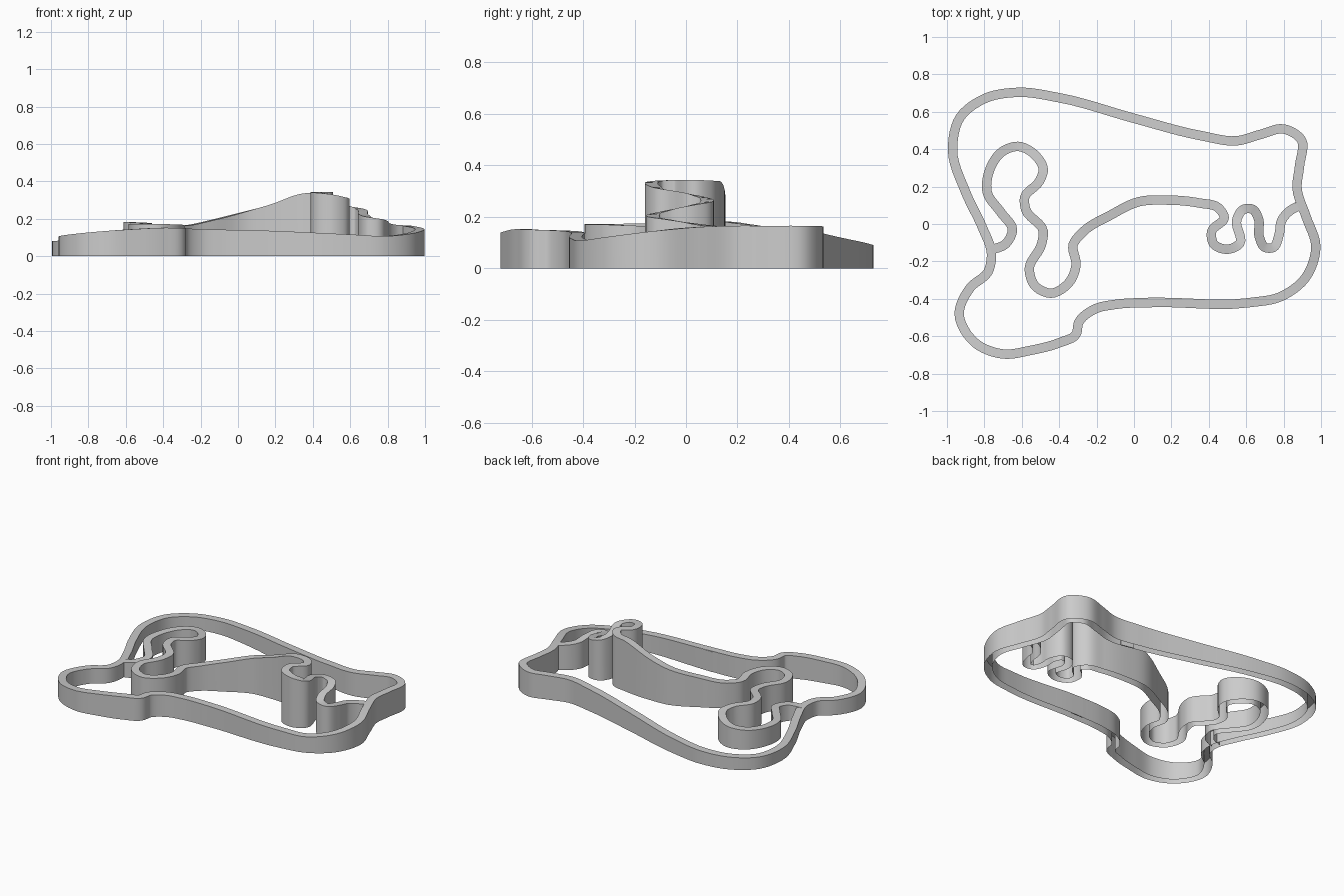
import bpy
from mathutils import Vector

if "Cube" in bpy.data.objects:
    bpy.data.objects.remove(bpy.data.objects["Cube"])

HALF_WIDTH = 0.025
STEPS = 6


def smooth_path(points, closed):
    """Cubic through the points, with tangents weighted by spacing."""
    pts = [Vector(p) for p in points]
    n = len(pts)

    def tangent(i):
        if not closed and i in (0, n - 1):
            a, b = (0, 1) if i == 0 else (n - 2, n - 1)
            return (pts[b] - pts[a]).normalized()
        p, q, r = pts[i - 1], pts[i], pts[(i + 1) % n]
        d1, d2 = (q - p).length, (r - q).length
        return ((q - p) / d1 * d2 + (r - q) / d2 * d1) / (d1 + d2)

    out = []
    for i in range(n if closed else n - 1):
        j = (i + 1) % n
        d = (pts[j] - pts[i]).length
        m0, m1 = tangent(i) * d, tangent(j) * d
        for s in range(STEPS):
            t = s / STEPS
            out.append((2*t**3 - 3*t**2 + 1) * pts[i] + (t**3 - 2*t**2 + t) * m0
                       + (3*t**2 - 2*t**3) * pts[j] + (t**3 - t**2) * m1)
    if not closed:
        out.append(pts[-1])
    return out


def track(name, points, closed):
    """Ribbon road with walls down to the ground; x, y and road height per point."""
    path = smooth_path(points, closed)
    n = len(path)
    verts, faces = [], []
    for i, p in enumerate(path):
        a = path[i - 1] if closed or i > 0 else p
        b = path[(i + 1) % n] if closed or i < n - 1 else p
        d = (b - a).to_2d().normalized()
        side = Vector((-d.y, d.x)) * HALF_WIDTH
        l, r = p.to_2d() + side, p.to_2d() - side
        verts += [(l.x, l.y, 0), (l.x, l.y, p.z), (r.x, r.y, p.z), (r.x, r.y, 0)]
    for i in range(n if closed else n - 1):
        j = (i + 1) % n
        for k in range(3):
            faces.append((4*i + k, 4*i + k + 1, 4*j + k + 1, 4*j + k)[::-1])
    mesh = bpy.data.meshes.new(name)
    mesh.from_pydata(verts, [], faces)
    mesh.update()
    obj = bpy.data.objects.new(name, mesh)
    bpy.context.collection.objects.link(obj)
    bpy.ops.object.select_all(action='DESELECT')
    bpy.context.view_layer.objects.active = obj
    obj.select_set(True)
    bpy.ops.object.shade_smooth_by_angle()
    return obj


# Outer circuit
track("outer_circuit", [
    (.1, -.42, .138), (-.1, -.43, .142), (-.21, -.455, .145), (-.295, -.525, .148),
    (-.31, -.59, .15), (-.4, -.635, .152), (-.55, -.675, .145), (-.7, -.695, .135),
    (-.85, -.635, .12), (-.935, -.48, .105), (-.875, -.34, .1), (-.78, -.255, .098),
    (-.762, -.16, .096), (-.81, -.02, .09), (-.9, .17, .085), (-.97, .4, .08),
    (-.93, .57, .08), (-.8, .67, .083), (-.62, .704, .088), (-.4, .675, .098),
    (0, .565, .122), (.36, .472, .145), (.55, .445, .155), (.68, .48, .16),
    (.8, .508, .163), (.895, .45, .165), (.885, .31, .165), (.872, .19, .165),
    (.92, .04, .16), (.972, -.12, .145), (.915, -.29, .122), (.78, -.39, .107),
    (.62, -.42, .115)], True)

# Winding inner link over the hill
track("inner_link", [
    (-.765, -.14, .096), (-.685, -.105, .105), (-.65, -.03, .11), (-.71, .06, .115),
    (-.785, .17, .12), (-.775, .28, .122), (-.7, .39, .13), (-.62, .415, .14),
    (-.53, .37, .155), (-.485, .29, .165), (-.505, .23, .172), (-.585, .14, .182),
    (-.58, .08, .182), (-.485, -.04, .177), (-.495, -.11, .175), (-.56, -.24, .173),
    (-.53, -.33, .172), (-.445, -.37, .171), (-.345, -.31, .17), (-.31, -.22, .166),
    (-.325, -.11, .163), (-.27, -.04, .165), (-.13, .045, .195), (.03, .12, .236),
    (.17, .128, .275), (.35, .112, .335), (.45, .087, .34), (.483, .035, .343),
    (.415, -.04, .343), (.425, -.105, .34), (.5, -.135, .33), (.565, -.105, .312),
    (.55, .025, .286), (.585, .078, .27), (.635, .078, .258), (.665, .03, .247),
    (.67, -.07, .225), (.7, -.125, .21), (.745, -.125, .2), (.775, -.06, .188),
    (.79, .02, .175), (.83, .068, .168), (.875, .095, .165)], False)

# Thin marker plates on the inner faces of the long walls
for name, x, y, h, turn in (("front_marker", .12, -.396, .135, 0),
                            ("rear_marker", .42, .438, .145, -.22)):
    bpy.ops.mesh.primitive_cube_add(size=1, location=(x, y, h / 2), rotation=(0, 0, turn))
    plate = bpy.context.object
    plate.name = name
    plate.scale = (.09, .006, h)
